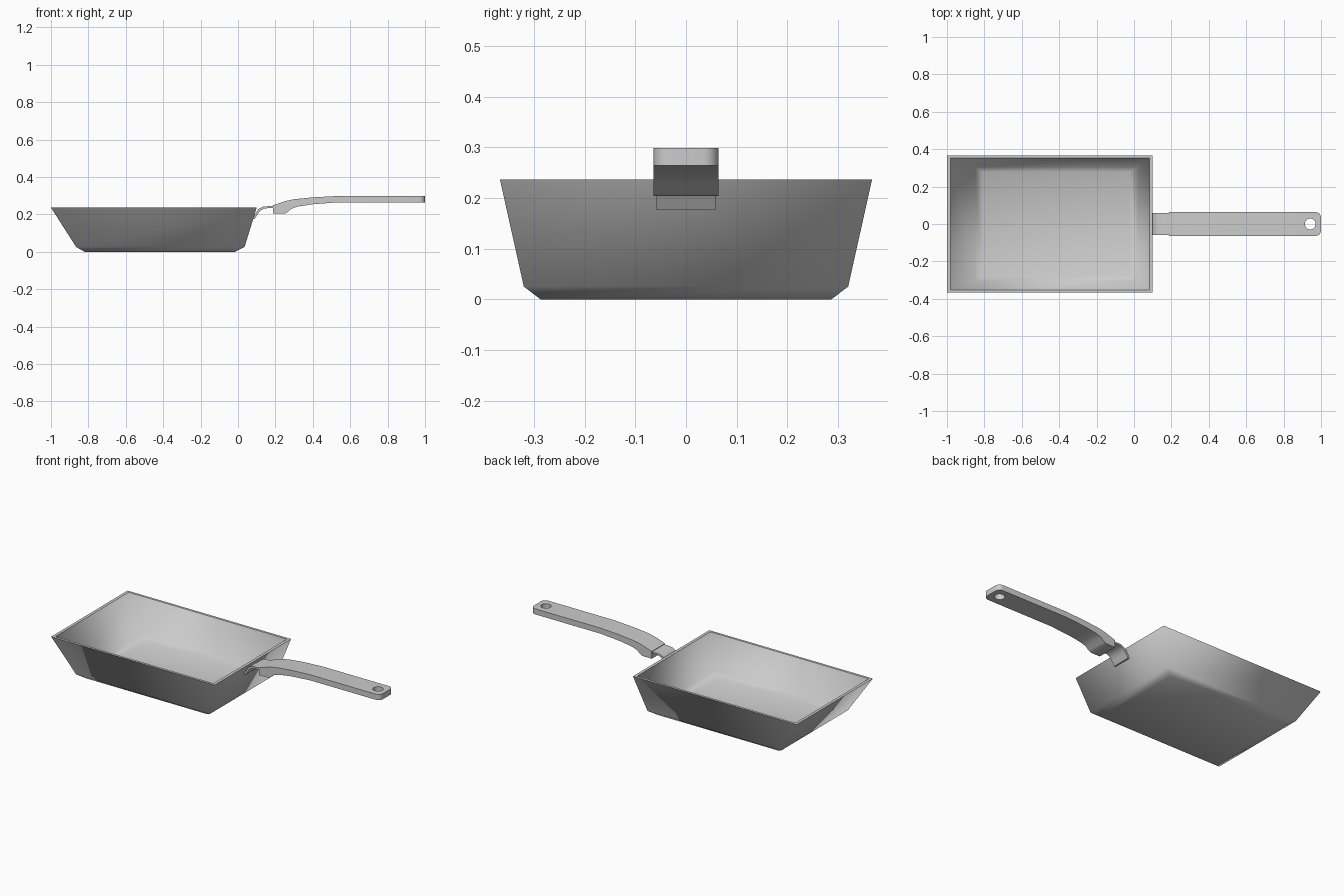
import bpy, bmesh, math

cube = bpy.data.objects.get("Cube")
if cube:
    bpy.data.objects.remove(cube, do_unlink=True)

steel = bpy.data.materials.new("grey steel")
steel.use_nodes = True
steel.diffuse_color = (0.6, 0.6, 0.6, 1)
steel.node_tree.nodes["Principled BSDF"].inputs["Base Color"].default_value = (0.6, 0.6, 0.6, 1)


def make_object(name, bm):
    bmesh.ops.recalc_face_normals(bm, faces=bm.faces)
    mesh = bpy.data.meshes.new(name)
    bm.to_mesh(mesh)
    bm.free()
    mesh.materials.append(steel)
    obj = bpy.data.objects.new(name, mesh)
    bpy.context.collection.objects.link(obj)
    return obj


def apply_modifiers(obj):
    bpy.ops.object.select_all(action='DESELECT')
    obj.select_set(True)
    bpy.context.view_layer.objects.active = obj
    for mod in list(obj.modifiers):
        bpy.ops.object.modifier_apply(modifier=mod.name)


def extrude_profile(name, points, half_width):
    """Side profile in x and z, extruded across y."""
    bm = bmesh.new()
    face = bm.faces.new([bm.verts.new((x, -half_width, z)) for x, z in points])
    geom = bmesh.ops.extrude_face_region(bm, geom=[face])["geom"]
    moved = [v for v in geom if isinstance(v, bmesh.types.BMVert)]
    bmesh.ops.translate(bm, verts=moved, vec=(0, 2 * half_width, 0))
    return make_object(name, bm)


def smooth_by_angle(obj, degrees):
    bpy.ops.object.select_all(action='DESELECT')
    obj.select_set(True)
    bpy.context.view_layer.objects.active = obj
    bpy.ops.object.shade_smooth_by_angle(angle=math.radians(degrees))


# Pan: rectangular rings (x min, x max, half depth, z) from outer base to inner floor
rings = [(-0.82, -0.015, 0.287, 0), (-0.865, 0.035, 0.32, 0.025),
         (-1, 0.1, 0.367, 0.236), (-0.982, 0.082, 0.352, 0.236),
         (-0.85, 0.02, 0.305, 0.032), (-0.81, -0.022, 0.277, 0.013)]
bm = bmesh.new()
loops = [[bm.verts.new((x, y, z)) for x, y in ((a, -d), (b, -d), (b, d), (a, d))]
         for a, b, d, z in rings]
for low, high in zip(loops, loops[1:]):
    for i in range(4):
        j = (i + 1) % 4
        bm.faces.new((low[i], low[j], high[j], high[i]))
bm.faces.new(loops[0])
bm.faces.new(loops[-1])
for f in bm.faces:
    f.smooth = True
# Only the rim edges stay crisp
for loop in loops[2:4]:
    for i in range(4):
        bm.edges.get((loop[i], loop[(i + 1) % 4])).smooth = False
make_object("pan", bm)

# Bent strap joining the pan to the grip
bracket = extrude_profile("handle_bracket", [
    (0.078, 0.176), (0.09, 0.176), (0.105, 0.2), (0.117, 0.218), (0.14, 0.232),
    (0.2, 0.235), (0.2, 0.246), (0.135, 0.242), (0.108, 0.228), (0.095, 0.205)], 0.058)
smooth_by_angle(bracket, 35)

# Grip: curved bar
grip = extrude_profile("handle_grip", [
    (0.186, 0.204), (0.25, 0.204), (0.265, 0.212), (0.285, 0.23), (0.32, 0.242),
    (0.4, 0.254), (0.53, 0.264), (1, 0.264), (1, 0.298), (0.53, 0.298),
    (0.4, 0.291), (0.3, 0.281), (0.25, 0.27), (0.215, 0.258), (0.186, 0.248)], 0.064)
# Rounded far corners
bm = bmesh.new()
bm.from_mesh(grip.data)
corners = [e for e in bm.edges if all(v.co.x > 0.99 for v in e.verts)
           and abs(e.verts[0].co.y - e.verts[1].co.y) < 0.001]
bmesh.ops.bevel(bm, geom=corners, offset=0.03, segments=5, profile=0.5, affect='EDGES')
bm.to_mesh(grip.data)
bm.free()

# Hanging hole
bpy.ops.mesh.primitive_cylinder_add(vertices=24, radius=0.029, depth=0.3, location=(0.942, 0, 0.28))
cutter = bpy.context.object
cutter.name = "hole_cutter"
cutter.hide_render = True
hole = grip.modifiers.new("hole", 'BOOLEAN')
hole.operation = 'DIFFERENCE'
hole.solver = 'EXACT'
hole.object = cutter
apply_modifiers(grip)
bpy.data.objects.remove(cutter, do_unlink=True)
smooth_by_angle(grip, 35)
